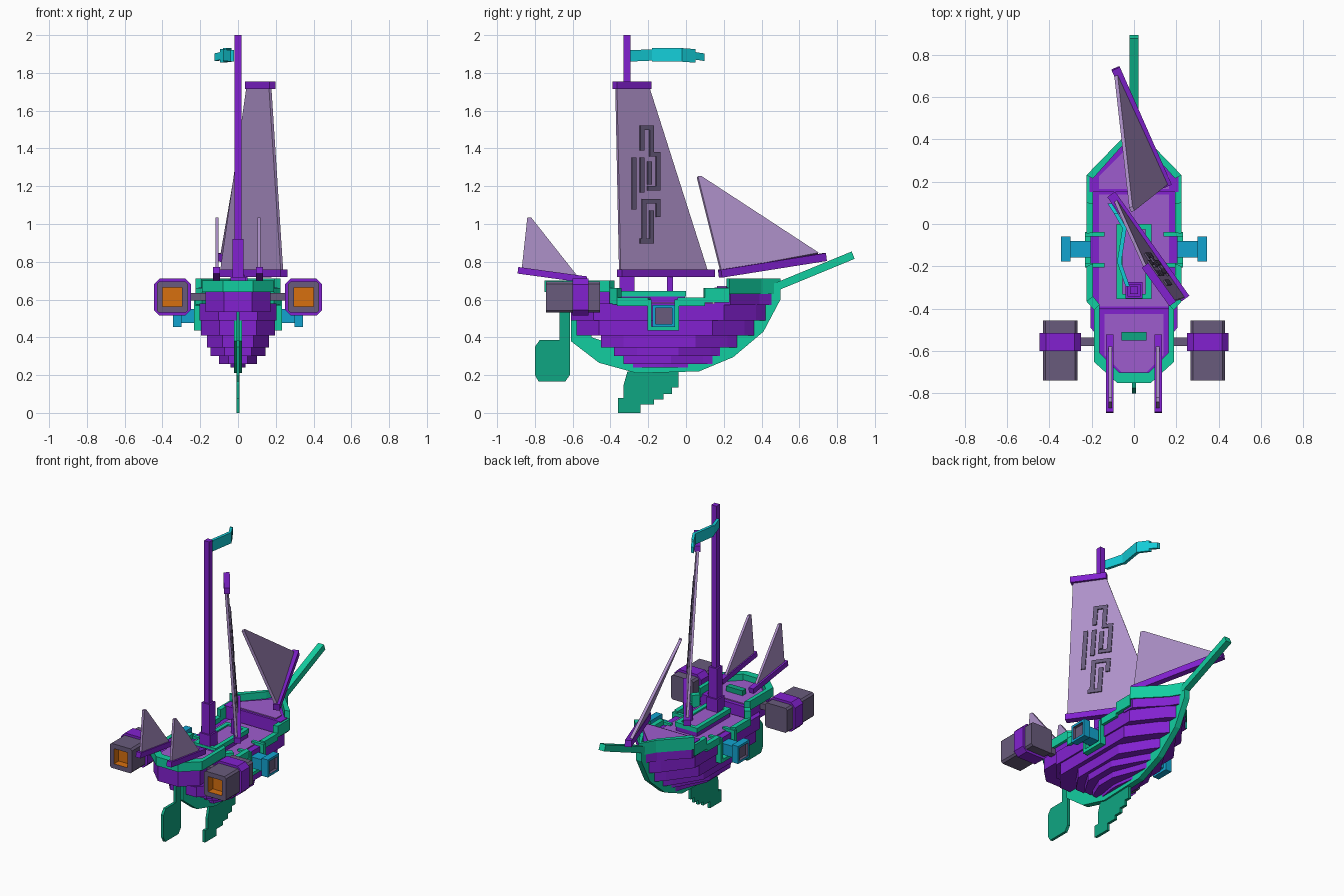
import bpy, bmesh, math
from mathutils import Vector as V

if "Cube" in bpy.data.objects:
    bpy.data.objects.remove(bpy.data.objects["Cube"])


def material(name, rgb):
    m = bpy.data.materials.new(name)
    lin = [((c / 255 + 0.055) / 1.055) ** 2.4 if c > 10 else c / 255 / 12.92 for c in rgb]
    m.diffuse_color = (*lin, 1)
    m.use_nodes = True
    m.node_tree.nodes["Principled BSDF"].inputs["Base Color"].default_value = m.diffuse_color
    return m


PURPLE = material("purple", (130, 33, 208))
DECK = material("deck lilac", (158, 92, 206))
TEAL = material("bright teal", (18, 206, 160))
DARK_TEAL = material("dark teal", (15, 166, 130))
BLUE = material("blue", (18, 164, 208))
CYAN = material("cyan", (20, 205, 216))
SAIL = material("sail mauve", (174, 145, 201))
GREY = material("purple grey", (104, 91, 124))
ORANGE = material("orange", (215, 112, 15))


def slabs(name, parts, *mats, recess=None):
    """Extrude each (polygon, vector) pair; optionally sink a pocket in the end face."""
    bm = bmesh.new()
    for pts, vec in parts:
        a = [bm.verts.new(V(p)) for p in pts]
        b = [bm.verts.new(V(p) + V(vec)) for p in pts]
        bm.faces.new(a)
        end = bm.faces.new(b)
        for i in range(len(a)):
            j = (i + 1) % len(a)
            bm.faces.new((a[i], a[j], b[j], b[i]))
    bmesh.ops.recalc_face_normals(bm, faces=bm.faces)
    if recess:
        inset, depth = recess
        bmesh.ops.inset_individual(bm, faces=[end], thickness=inset)
        wall = bmesh.ops.extrude_discrete_faces(bm, faces=[end])["faces"][0]
        rim = [v for v in wall.verts]
        bmesh.ops.translate(bm, verts=rim, vec=-V(vec).normalized() * depth)
        for f in bm.faces:
            if any(v in rim for v in f.verts):
                f.material_index = 1
    me = bpy.data.meshes.new(name)
    bm.to_mesh(me)
    bm.free()
    for m in mats:
        me.materials.append(m)
    ob = bpy.data.objects.new(name, me)
    bpy.context.collection.objects.link(ob)
    return ob


def block(x0, x1, y0, y1, z0, z1):
    return [(x0, y0, z0), (x1, y0, z0), (x1, y1, z0), (x0, y1, z0)], (0, 0, z1 - z0)


def plan(half, z0, z1):
    """Symmetric plan outline from its right half, stern to bow."""
    pts = half + [(-x, y) for x, y in reversed(half)]
    return [(x, y, z0) for x, y in pts], (0, 0, z1 - z0)


def side(yz, t, x=0):
    """Side profile extruded across x."""
    return [(x - t / 2, y, z) for y, z in yz], (t, 0, 0)


def beam(p, q, w, h):
    p, q = V(p), V(q)
    d = (q - p).normalized()
    s = d.cross(V((0, 0, 1))).normalized()
    u = s.cross(d)
    return [p + s * a * w / 2 + u * b * h / 2 for a, b in ((-1, -1), (1, -1), (1, 1), (-1, 1))], q - p


def sheet(pts, t):
    pts = [V(p) for p in pts]
    n = (pts[1] - pts[0]).cross(pts[2] - pts[0]).normalized()
    return [p - n * t / 2 for p in pts], n * t


def octagon(cx, cz, r, c, y):
    k = r - c
    return [(cx + a, y, cz + b) for a, b in ((-k, -r), (k, -r), (r, -k), (r, k), (k, r), (-k, r), (-r, k), (-r, -k))]


# Hull: stepped planking tiers
tiers = [(.24, .26, .04, -.28, .10), (.26, .30, .10, -.33, .14), (.30, .345, .145, -.38, .18),
         (.345, .41, .165, -.45, .27), (.41, .49, .195, -.58, .36), (.49, .58, .205, -.61, .42)]
slabs("hull_planking", [plan([(w * .5, ys), (w, ys + .12), (w, yb - .22), (w * .35, yb - .05), (.02, yb)], a, b)
                        for a, b, w, ys, yb in tiers], PURPLE)
slabs("stern_castle", [plan([(.075, -.74), (.172, -.645), (.172, -.40)], .535, .655)], PURPLE)
slabs("bow_castle", [plan([(.21, .15), (.21, .235), (.06, .39), (.015, .46)], .57, .665)], PURPLE)

# Light deck panels
slabs("main_deck", [block(-.165, .165, -.39, .14, .575, .587)], DECK)
slabs("stern_deck", [plan([(.06, -.70), (.14, -.62), (.14, -.425)], .65, .662)], DECK)
slabs("bow_deck", [plan([(.165, .165), (.165, .225), (.05, .34), (.01, .38)], .66, .672)], DECK)

# Keel, bowsprit, rudder and centreboard
slabs("keel", [side([(.50, .66), (.50, .60), (.41, .43), (.25, .295), (.07, .22), (-.26, .21), (-.46, .265),
                     (-.61, .38), (-.61, .55), (-.5, .55), (-.5, .4), (-.2, .3), (.1, .3), (.3, .45), (.4, .66)],
                    .04)], TEAL)
slabs("bowsprit", [beam((0, .46, .66), (0, .885, .835), .042, .042)], TEAL)
slabs("rudder", [side([(-.67, .55), (-.67, .385), (-.775, .385), (-.80, .35), (-.80, .20), (-.78, .165),
                       (-.64, .165), (-.615, .20), (-.615, .55)], .018)], DARK_TEAL)
slabs("centreboard", [side([(-.31, .22), (-.33, .15), (-.33, .08), (-.36, .08), (-.36, 0), (-.24, 0), (-.24, .045),
                            (-.17, .045), (-.17, .07), (-.12, .07), (-.12, .10), (-.075, .10), (-.075, .135),
                            (-.04, .135), (-.04, .22)], .018)], DARK_TEAL)

# Rails, stepping in height from stern to bow
rails = [([(0, -.75), (.08, -.75), (.19, -.65), (.19, -.405)], .64, .70),
         ([(.19, -.405), (.225, -.365)], .575, .66),
         ([(.225, -.365), (.225, -.20)], .565, .612),
         ([(.225, -.045), (.225, .10)], .565, .612),
         ([(.225, .10), (.225, .23)], .585, .66),
         ([(.225, .23), (.06, .40), (0, .50)], .63, .712)]
segs = []
for s in (1, -1):
    for path, a, b in rails:
        for (x0, y0), (x1, y1) in zip(path, path[1:]):
            quad = [(x0, y0), (x1, y1), (x1 * .86, y1 * .935), (x0 * .86, y0 * .935)]
            segs.append(([(s * x, y, a) for x, y in quad], (0, 0, b - a)))
slabs("rails", segs, TEAL)

# Deck hatch and stern chest
slabs("hatch_base", [block(-.078, .078, -.355, -.005, .58, .625)], PURPLE)
slabs("hatch_rim", [block(s * .055, s * .083, -.355, 0, .615, .645) for s in (1, -1)] +
      [block(-.055, .055, a, a + .025, .615, .645) for a in (-.355, -.025)], TEAL)
slabs("hatch_panel", [block(-.055, .055, -.33, -.025, .62, .635)], DECK)
slabs("stern_chest", [block(-.06, .06, -.55, -.51, .66, .695)], DARK_TEAL)

for s, label in ((1, "right"), (-1, "left")):
    # Gun port frame and square cannon
    slabs(label + "_port_frame", [block(s * .14, s * .232, -.205, -.183, .44, .60),
                                  block(s * .14, s * .232, -.06, -.038, .44, .60),
                                  block(s * .14, s * .232, -.205, -.038, .435, .457)], TEAL)
    slabs(label + "_cannon_barrel", [block(s * .145, s * .31, -.158, -.08, .475, .55)], BLUE)
    flange = [(s * .30, y, z) for y, z in ((-.178, .455), (-.058, .455), (-.058, .572), (-.178, .572))]
    slabs(label + "_cannon_muzzle", [(flange, (s * .045, 0, 0))], BLUE, GREY, recess=(.022, .02))

    # Side thruster with glowing pocket
    cx, cz = s * .348, .613
    slabs(label + "_thruster", [(octagon(cx, cz, .082, .012, -.455), (0, -.285, 0))], GREY, ORANGE, recess=(.034, .05))
    slabs(label + "_thruster_band", [(octagon(cx, cz, .098, .03, -.60), (0, .085, 0))], PURPLE)
    slabs(label + "_thruster_strut", [block(s * .15, s * .28, -.575, -.535, .595, .635)], GREY)

    # Stern fin
    slabs(label + "_fin_boom", [beam((s * .114, -.89, .755), (s * .114, -.525, .705), .036, .035)], PURPLE)
    slabs(label + "_fin_sail", [side([(-.87, .76), (-.575, .725), (-.82, 1.035), (-.84, 1.035)], .016, s * .112)], SAIL)

# Mast
slabs("mast", [block(-.019, .019, -.331, -.294, .6, 2.0)], PURPLE)
slabs("mast_foot", [block(-.03, .03, -.342, -.283, .58, .92), block(-.04, .04, -.352, -.273, .58, .72)], PURPLE)

# Pennant: bent strip narrowing to a tail
path = [(-.02, -.295, 1.89, .03), (-.06, -.18, 1.895, .036), (-.035, -.02, 1.895, .036),
        (-.075, .05, 1.89, .02), (-.105, .097, 1.883, .012)]
slabs("pennant", [([(x0, y0, z0 - h0), (x1, y1, z1 - h0), (x1, y1, z1 + h0), (x0, y0, z0 + h0)], (-.02, 0, 0))
                  for (x0, y0, z0, h0), (x1, y1, z1, h1) in zip(path, path[1:])], CYAN)

# Main sail with its spars
N = V((.82, .57, -.0)).normalized()


def on_sail(y, z):
    return V(((-.008 - .063 * (z - .74) / .98 - .57 * y) / .82, y, z))


slabs("main_sail", [sheet([on_sail(*p) for p in ((.115, .74), (-.35, .74), (-.37, 1.73), (-.20, 1.73))], .016)], SAIL)
slabs("main_boom", [beam((-.108, .14, .74), (.243, -.352, .74), .045, .04)], PURPLE)
slabs("main_yard", [beam((.052, -.195, 1.735), (.183, -.377, 1.735), .038, .04)], PURPLE)
slabs("main_boom_post", [block(.02, .05, -.10, -.07, .6, .73)], PURPLE)

# Interlocked-link emblem: thin plates on one face of the sail
strokes = [(-.24, 1.51, -.19, 1.51), (-.24, 1.51, -.24, 1.40), (-.19, 1.51, -.19, 1.38), (-.19, 1.37, -.155, 1.37),
           (-.155, 1.37, -.155, 1.19), (-.20, 1.19, -.155, 1.19), (-.24, 1.34, -.24, 1.18), (-.283, 1.34, -.283, 1.09),
           (-.20, 1.32, -.20, 1.22), (-.23, 1.12, -.155, 1.12), (-.155, 1.12, -.155, 1.05), (-.19, 1.06, -.19, .91),
           (-.24, .91, -.19, .91), (-.23, 1.12, -.23, .91)]
plates = []
for y0, z0, y1, z1 in strokes:
    a, b, c, d = min(y0, y1) - .011, max(y0, y1) + .011, min(z0, z1) - .012, max(z0, z1) + .012
    plates.append(([on_sail(*p) + N * .007 for p in ((a, c), (b, c), (b, d), (a, d))], N * .009))
slabs("sail_emblem", plates, GREY)

# Fore sail with its boom
slabs("fore_sail", [sheet([(.153, .185, .75), (-.085, .70, .845), (-.015, .08, 1.25), (-.005, .06, 1.25)], .018)], SAIL)
slabs("fore_boom", [beam((.158, .18, .737), (-.087, .735, .825), .042, .042)], PURPLE)
